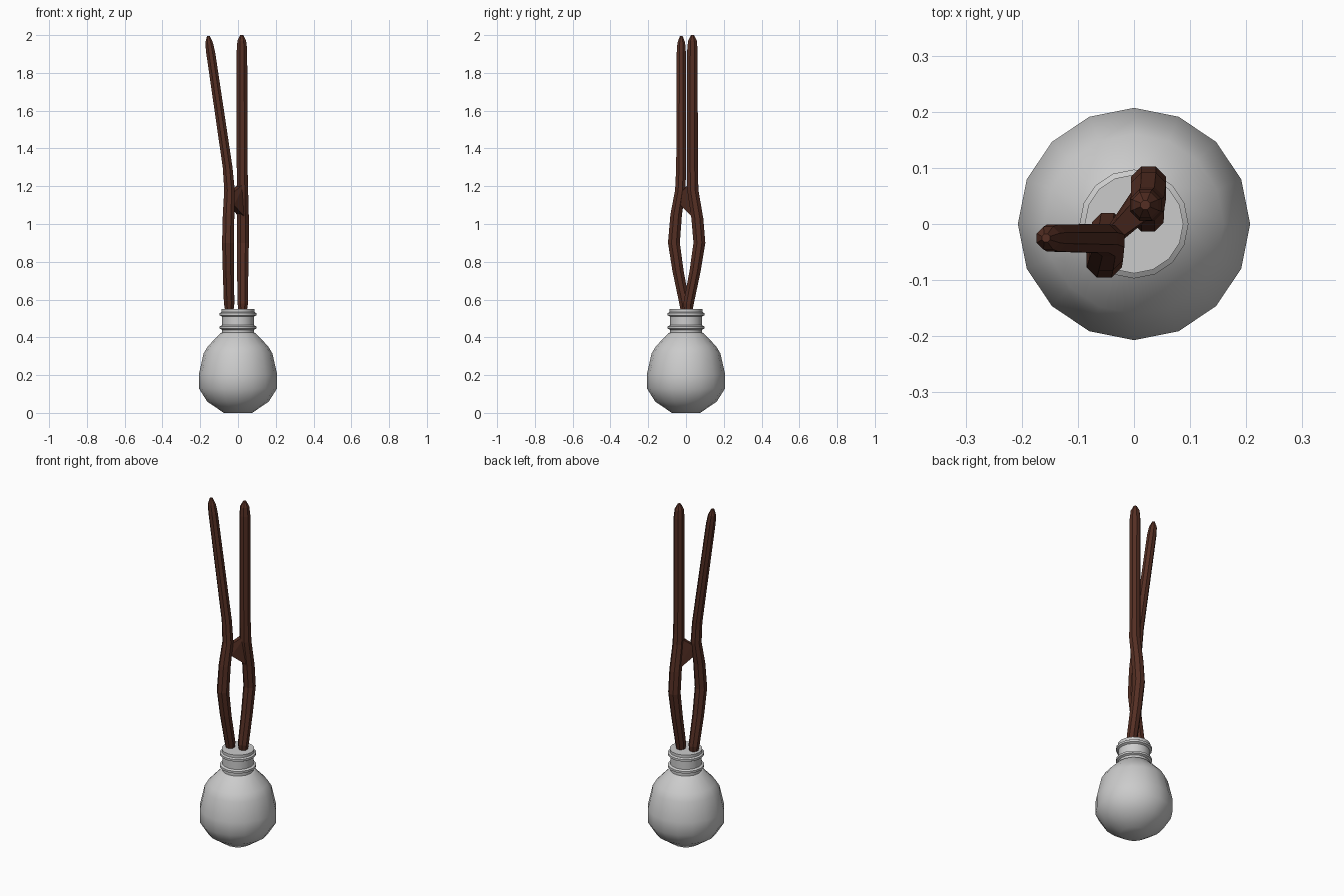
import bpy, bmesh
from math import cos, sin, pi

wood = bpy.data.materials.new("dark_wood")
wood.diffuse_color = (0.09, 0.028, 0.017, 1)


def finish(bm, name, mat=None):
    bmesh.ops.recalc_face_normals(bm, faces=bm.faces)
    me = bpy.data.meshes.new(name)
    bm.to_mesh(me)
    bm.free()
    ob = bpy.data.objects.new(name, me)
    bpy.context.collection.objects.link(ob)
    if mat:
        me.materials.append(mat)
    return ob


def loft(name, stations, sides, mat=None, turn=0.0):
    """Closed tube through horizontal rings given as (x, y, z, radius)."""
    bm = bmesh.new()
    rings = []
    for x, y, z, r in stations:
        rings.append([bm.verts.new((x + r * cos(2 * pi * i / sides + turn),
                                    y + r * sin(2 * pi * i / sides + turn), z))
                      for i in range(sides)])
    for a, b in zip(rings, rings[1:]):
        for i in range(sides):
            j = (i + 1) % sides
            bm.faces.new((a[i], a[j], b[j], b[i]))
    bm.faces.new(rings[0][::-1])
    bm.faces.new(rings[-1])
    return finish(bm, name, mat)


def smooth(ob, angle):
    bpy.ops.object.select_all(action='DESELECT')
    ob.select_set(True)
    bpy.context.view_layer.objects.active = ob
    bpy.ops.object.shade_smooth_by_angle(angle=angle)


# Round flask body
body = [(0.075, 0), (0.163, 0.06), (0.207, 0.13), (0.207, 0.205),
        (0.182, 0.315), (0.16, 0.352), (0.095, 0.42), (0.085, 0.425)]
smooth(loft("flask_body", [(0, 0, z, r) for r, z in body], 16), 0.8)

# Neck with two raised rings and a lip
neck = [(0.085, 0.415), (0.085, 0.44), (0.097, 0.446), (0.097, 0.458),
        (0.085, 0.464), (0.085, 0.51), (0.097, 0.516), (0.097, 0.528),
        (0.088, 0.534), (0.088, 0.55)]
smooth(loft("flask_neck", [(0, 0, z, r) for r, z in neck], 16), 0.5)

# Two bowed sticks
right = [(0.025, 0.012, 0.54, 0.024), (0.025, 0.014, 0.58, 0.03),
         (0.025, 0.048, 0.75, 0.032), (0.026, 0.071, 0.9, 0.034),
         (0.026, 0.06, 1.03, 0.034), (0.024, 0.036, 1.18, 0.032),
         (0.022, 0.034, 1.3, 0.031), (0.021, 0.034, 1.92, 0.03),
         (0.02, 0.034, 1.97, 0.025), (0.02, 0.034, 2.0, 0.009)]
left = [(-0.046, -0.006, 0.54, 0.024), (-0.047, -0.008, 0.58, 0.03),
        (-0.051, -0.042, 0.75, 0.032), (-0.053, -0.064, 0.9, 0.034),
        (-0.05, -0.052, 1.05, 0.033), (-0.045, -0.03, 1.18, 0.03),
        (-0.055, -0.026, 1.3, 0.028), (-0.145, -0.025, 1.91, 0.026),
        (-0.153, -0.025, 1.96, 0.022), (-0.157, -0.025, 1.995, 0.008)]
loft("right_stick", right, 8, wood, pi / 8)
loft("left_stick", left, 8, wood, pi / 8)

# Web joining the sticks where they pinch together
bm = bmesh.new()
for x, y, z, r in [(0.024, 0.036, 1.22, 0.022), (0.026, 0.058, 1.03, 0.026),
                   (-0.03, -0.012, 1.17, 0.014), (-0.033, -0.016, 1.1, 0.018)]:
    for s in (-1, 1):
        bm.verts.new((x + s * r * 0.65, y - s * r * 0.75, z))
bmesh.ops.convex_hull(bm, input=bm.verts)
finish(bm, "stick_web", wood)
